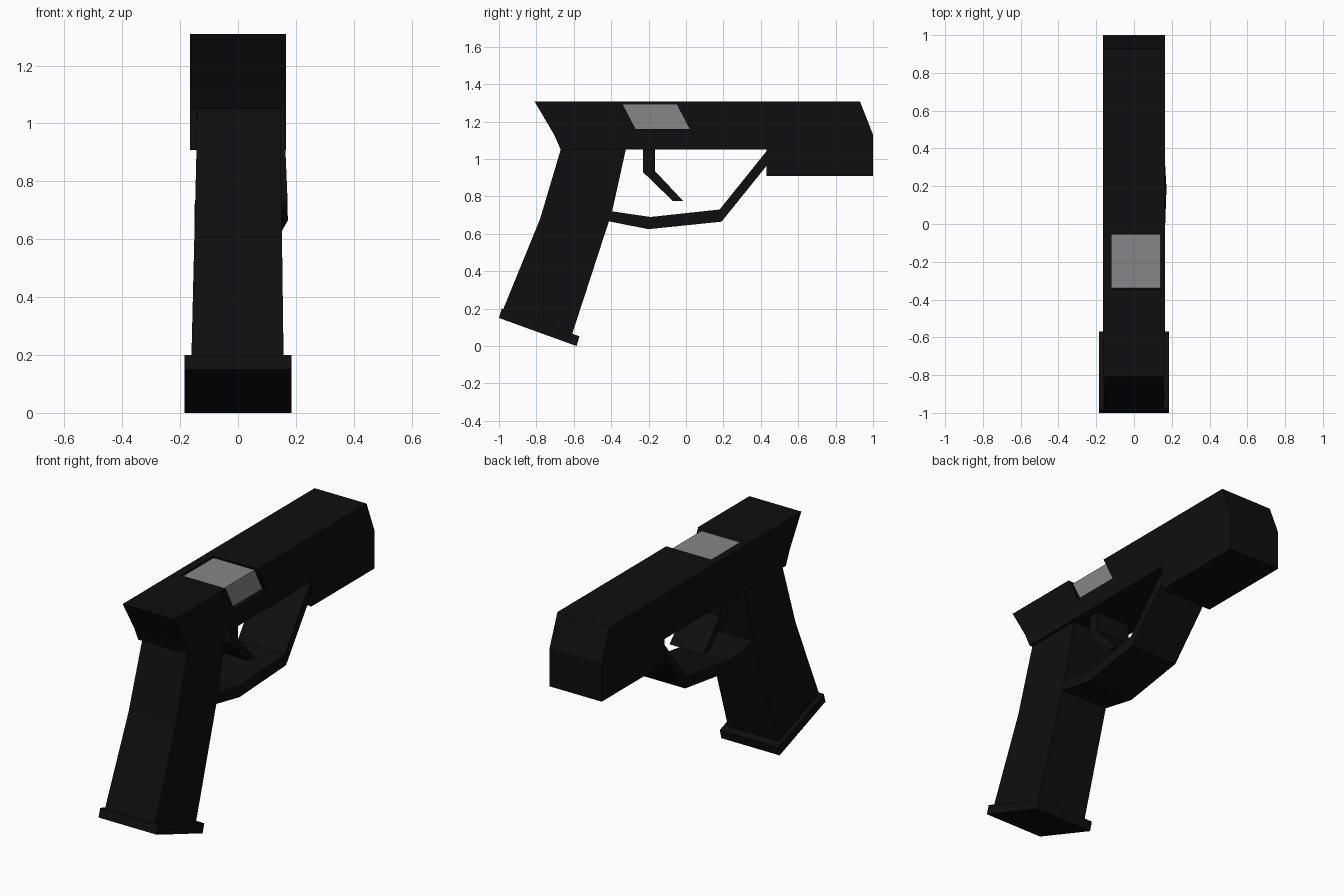
import bpy, bmesh

if "Cube" in bpy.data.objects:
    bpy.data.objects.remove(bpy.data.objects["Cube"])


def material(name, value):
    m = bpy.data.materials.new(name)
    m.diffuse_color = (value, value, value, 1)
    m.use_nodes = True
    m.node_tree.nodes["Principled BSDF"].inputs["Base Color"].default_value = m.diffuse_color
    return m


BLACK = material("matte black", 0.0045)
GREY = material("steel grey", 0.24)


def prism(name, profile, span, mat):
    """Extrude a (y, z) profile across x; span(y, z) returns (left, right)."""
    bm = bmesh.new()
    sides = [[bm.verts.new((span(y, z)[i], y, z)) for y, z in profile] for i in (0, 1)]
    bm.faces.new(sides[0])
    bm.faces.new(sides[1][::-1])
    n = len(profile)
    for i in range(n):
        j = (i + 1) % n
        bm.faces.new((sides[0][i], sides[1][i], sides[1][j], sides[0][j]))
    bmesh.ops.recalc_face_normals(bm, faces=bm.faces)
    mesh = bpy.data.meshes.new(name)
    bm.to_mesh(mesh)
    bm.free()
    mesh.materials.append(mat)
    ob = bpy.data.objects.new(name, mesh)
    bpy.context.collection.objects.link(ob)
    return ob


def flat(left, right):
    return lambda y, z: (left, right)


# Slide and frame
slide = prism("slide", [(-0.81, 1.308), (0.93, 1.308), (1.0, 1.13), (1.0, 0.908),
                        (0.43, 0.908), (0.43, 1.05), (-0.67, 1.05), (-0.705, 1.13)],
              flat(-0.165, 0.165), BLACK)

# Ejection port cut, open to the top and right
cutter = prism("port_cutter", [(-0.358, 1.33), (-0.068, 1.33), (0.02, 1.16), (-0.27, 1.16)],
               flat(-0.12, 0.25), BLACK)
cutter.hide_render = True
cut = slide.modifiers.new("port", 'BOOLEAN')
cut.operation = 'DIFFERENCE'
cut.solver = 'EXACT'
cut.object = cutter
bpy.context.view_layer.objects.active = slide
bpy.ops.object.modifier_apply(modifier=cut.name)
bpy.data.objects.remove(cutter)

# Steel chamber seated in the port
prism("chamber", [(-0.34, 1.295), (-0.05, 1.295), (0.02, 1.16), (-0.27, 1.16)],
      flat(-0.12, 0.14), GREY)


# Grip, slightly wider towards the bottom
def grip_span(y, z):
    t = (1.05 - z) / 0.9
    return -0.14 - 0.022 * t, 0.146 + 0.012 * t


prism("grip", [(-0.67, 1.06), (-0.32, 1.06), (-0.395, 0.72), (-0.61, 0.06),
               (-0.98, 0.19), (-0.78, 0.68), (-0.67, 1.05)], grip_span, BLACK)

# Magazine base plate
prism("base_plate", [(-1.0, 0.15), (-0.585, 0.0), (-0.57, 0.052), (-0.985, 0.2)],
      flat(-0.185, 0.185), BLACK)


# Trigger guard, drifting slightly to the right at its front corner
def guard_span(y, z):
    right = 0.15 + 0.022 * max(0, 1 - abs(y - 0.19) / 0.38)
    return right - 0.3, right


prism("trigger_guard", [(-0.43, 0.67), (-0.2, 0.625), (0.19, 0.665), (0.44, 0.975),
                        (0.44, 1.055), (0.425, 1.035), (0.18, 0.73), (-0.19, 0.69),
                        (-0.41, 0.722)], guard_span, BLACK)

# Trigger
prism("trigger", [(-0.23, 1.06), (-0.165, 1.06), (-0.165, 0.935), (-0.015, 0.775),
                  (-0.07, 0.775), (-0.23, 0.93)], flat(-0.1, 0.115), BLACK)
